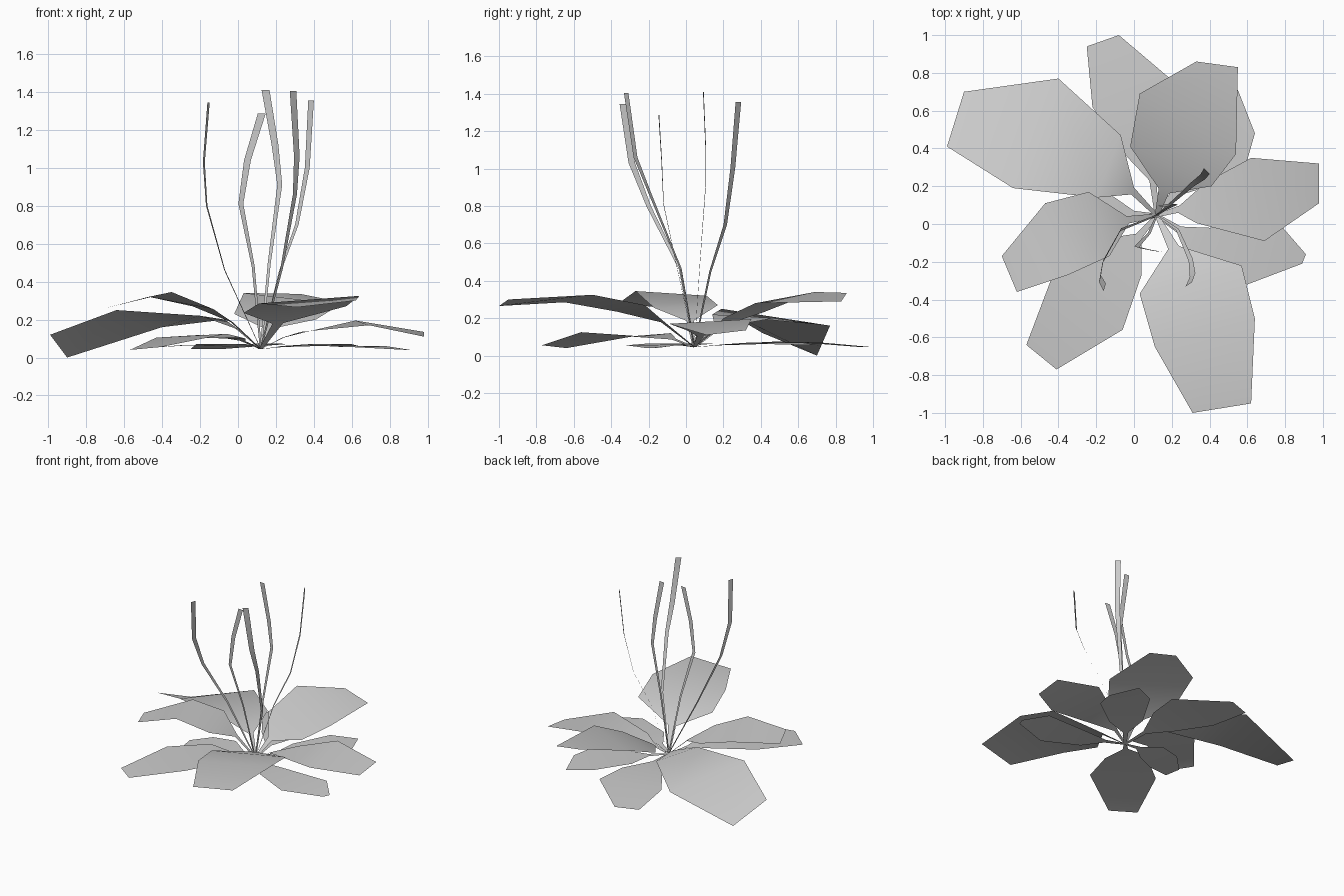
import bpy
from mathutils import Vector

BASE = Vector((0.12, 0.045, 0.045))


def ribbon(name, pairs):
    """Strip of quads through pairs of edge points, lighter side up."""
    verts = [p for pair in pairs for p in pair]
    faces = [(2*i, 2*i+1, 2*i+3, 2*i+2) for i in range(len(pairs) - 1)]
    me = bpy.data.meshes.new(name)
    me.from_pydata([tuple(v) for v in verts], [], faces)
    me.polygons.foreach_set("use_smooth", [True] * len(faces))
    ob = bpy.data.objects.new(name, me)
    bpy.context.collection.objects.link(ob)
    return ob


def leaf(name, left, right, stem_width=0.04):
    """Leaf blade from its left and right edge, joined to the root by a narrow stem."""
    left, right = [Vector(p) for p in left], [Vector(p) for p in right]
    mid = (left[0] + right[0]) / 2
    side = (right[0] - left[0]).normalized()
    neck = BASE.lerp(mid, 0.5)
    neck.z = BASE.z + (mid.z - BASE.z) * 0.65
    pairs = [(BASE - side*0.01, BASE + side*0.01),
             (neck - side*stem_width/2, neck + side*stem_width/2)]
    ribbon(name, pairs + list(zip(left, right)))


def stalk(name, path, side):
    """Tall thin blade, widening from root to tip."""
    side = Vector(side).normalized()
    pts = [BASE] + [Vector(p) for p in path]
    widths = [0.010, 0.016, 0.026, 0.036, 0.042]
    ribbon(name, [(p - side*w/2, p + side*w/2) for p, w in zip(pts, widths)])


# Raised leaves (edges run root to tip)
leaf("leaf_back_left",
     [(-0.20, 0.14, 0.22), (-0.64, 0.19, 0.25), (-0.99, 0.41, 0.12)],
     [(-0.07, 0.47, 0.20), (-0.40, 0.77, 0.16), (-0.90, 0.70, 0.0)])
leaf("leaf_back_right",
     [(-0.02, 0.41, 0.23), (0.03, 0.69, 0.34), (0.33, 0.86, 0.335)],
     [(0.41, 0.20, 0.20), (0.54, 0.37, 0.28), (0.55, 0.83, 0.29)], 0.06)
leaf("leaf_right",
     [(0.38, 0.22, 0.14), (0.62, 0.35, 0.195), (0.98, 0.32, 0.135)],
     [(0.33, 0.005, 0.135), (0.69, -0.09, 0.17), (0.98, 0.11, 0.11)])
leaf("leaf_front",
     [(0.57, -0.22, 0.27), (0.64, -0.50, 0.325), (0.62, -0.95, 0.30)],
     [(0.03, -0.37, 0.235), (0.11, -0.65, 0.285), (0.31, -1.0, 0.265)], 0.06)
leaf("leaf_left",
     [(-0.13, -0.17, 0.255), (-0.35, -0.27, 0.345), (-0.62, -0.36, 0.28)],
     [(-0.24, 0.17, 0.27), (-0.47, 0.11, 0.32), (-0.70, -0.17, 0.26)])

# Low leaves
leaf("low_leaf_back",
     [(-0.06, 0.38, 0.07), (-0.22, 0.62, 0.07), (-0.25, 0.94, 0.045)],
     [(0.22, 0.48, 0.075), (0.25, 0.72, 0.07), (-0.08, 1.0, 0.045)])
leaf("low_leaf_back_right",
     [(0.22, 0.36, 0.06), (0.37, 0.62, 0.07), (0.55, 0.71, 0.055)],
     [(0.40, 0.20, 0.06), (0.60, 0.34, 0.07), (0.64, 0.48, 0.06)])
leaf("low_leaf_right",
     [(0.40, -0.02, 0.065), (0.78, -0.01, 0.06), (0.91, -0.16, 0.04)],
     [(0.33, -0.20, 0.065), (0.60, -0.32, 0.055), (0.89, -0.21, 0.04)])
leaf("low_leaf_front_left",
     [(0.04, -0.27, 0.10), (-0.06, -0.56, 0.125), (-0.41, -0.77, 0.055)],
     [(-0.18, -0.08, 0.12), (-0.43, -0.27, 0.105), (-0.57, -0.64, 0.04)])
leaf("low_leaf_left",
     [(-0.10, -0.05, 0.06), (-0.25, -0.12, 0.065), (-0.40, -0.12, 0.055)],
     [(-0.13, 0.16, 0.065), (-0.30, 0.12, 0.065), (-0.42, 0.0, 0.055)])

# Upright stalks
stalk("stalk_left", [(-0.07, -0.03, 0.46), (-0.165, -0.20, 0.80),
                     (-0.18, -0.29, 1.03), (-0.155, -0.335, 1.345)], (0.3, 1, 0))
stalk("stalk_right", [(0.22, 0.13, 0.45), (0.31, 0.21, 0.70),
                      (0.365, 0.25, 1.0), (0.385, 0.28, 1.355)], (0.7, -0.7, 0))
stalk("stalk_front_right", [(0.23, -0.03, 0.47), (0.30, -0.19, 0.86),
                            (0.31, -0.27, 1.06), (0.29, -0.32, 1.405)], (1, 0.7, 0))
stalk("stalk_back", [(0.165, 0.075, 0.5), (0.22, 0.105, 0.91),
                     (0.195, 0.105, 1.12), (0.145, 0.093, 1.41)], (1, -0.1, 0))
stalk("stalk_front", [(0.08, -0.05, 0.48), (0.015, -0.12, 0.81),
                      (0.05, -0.13, 1.04), (0.125, -0.145, 1.285)], (1, -0.1, 0))
